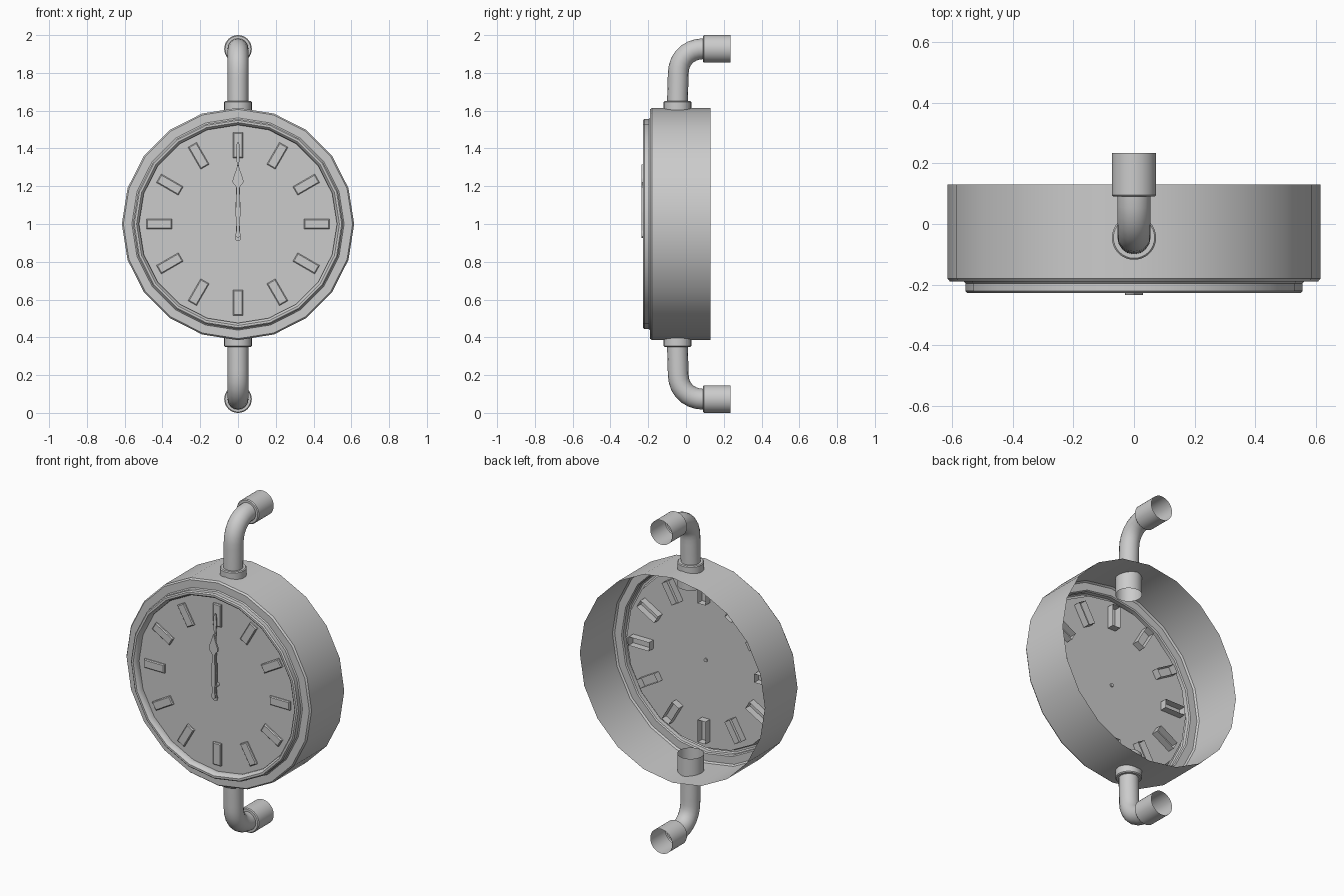
import bpy, bmesh, math
from mathutils import Matrix, Vector

if "Cube" in bpy.data.objects:
    bpy.data.objects.remove(bpy.data.objects["Cube"])

FRONT = Matrix.Translation((0, 0, 1))  # clock centre height


def finish(name, bm, smooth=True):
    bmesh.ops.recalc_face_normals(bm, faces=bm.faces[:])
    me = bpy.data.meshes.new(name)
    bm.to_mesh(me)
    bm.free()
    ob = bpy.data.objects.new(name, me)
    bpy.context.collection.objects.link(ob)
    bpy.ops.object.select_all(action='DESELECT')
    ob.select_set(True)
    bpy.context.view_layer.objects.active = ob
    if smooth:
        bpy.ops.object.shade_smooth_by_angle(angle=math.radians(30))
    return ob


def lathe(name, profile, sides, matrix):
    """Revolve (radius, y) points round the y axis, then place."""
    bm = bmesh.new()
    rings = []
    for r, y in profile:
        if r == 0:
            rings.append([bm.verts.new((0, y, 0))] * sides)
        else:
            rings.append([bm.verts.new((r * math.cos(2 * math.pi * i / sides), y,
                                        r * math.sin(2 * math.pi * i / sides)))
                          for i in range(sides)])
    for a, b in zip(rings, rings[1:]):
        for i in range(sides):
            j = (i + 1) % sides
            bm.faces.new(list(dict.fromkeys((a[i], a[j], b[j], b[i]))))
    bm.transform(matrix)
    return finish(name, bm)


def plate(name, half, y0, y1):
    """Extrude a left-right symmetric outline given as (x, z) half points."""
    pts = half + [(-x, z) for x, z in reversed(half) if x > 0]
    bm = bmesh.new()
    face = bm.faces.new([bm.verts.new((x, y0, z)) for x, z in pts])
    ext = bmesh.ops.extrude_face_region(bm, geom=[face])
    bmesh.ops.translate(bm, vec=(0, y1 - y0, 0),
                        verts=[v for v in ext['geom'] if isinstance(v, bmesh.types.BMVert)])
    return finish(name, bm, False)


# open-backed case with raised bezel
lathe("case", [(0.615, 0.13), (0.615, -0.18), (0.607, -0.19), (0.562, -0.19),
               (0.556, -0.196), (0.556, -0.221), (0.549, -0.228), (0.537, -0.228),
               (0.530, -0.222), (0.524, -0.205), (0.524, -0.19)], 20, FRONT)

# dial
lathe("dial", [(0.527, -0.19), (0, -0.19)], 20, FRONT)

# hour markers: boxes set through the dial, open at the back
for k in range(12):
    bm = bmesh.new()
    bmesh.ops.create_cube(bm, size=1)
    bm.transform(Matrix.Translation((0, -0.175, 0.417)) @ Matrix.Diagonal((0.052, 0.056, 0.134, 1)))
    front = min(bm.faces, key=lambda f: f.calc_center_median().y)
    bmesh.ops.bevel(bm, geom=list(front.edges), offset=0.005, segments=1, affect='EDGES')
    bmesh.ops.delete(bm, geom=[max(bm.faces, key=lambda f: f.calc_center_median().y)],
                     context='FACES_ONLY')
    bm.transform(FRONT @ Matrix.Rotation(k * math.pi / 6, 4, 'Y'))
    finish(f"hour_marker_{k + 1}", bm)

# hands
plate("minute_hand", [(0, 0.91), (0.012, 0.915), (0.016, 0.93), (0.009, 0.95), (0.013, 1.08),
                      (0.006, 1.32), (0.011, 1.38), (0.006, 1.43), (0, 1.435)], -0.213, -0.22)
plate("hour_hand", [(0, 0.925), (0.012, 0.935), (0.012, 0.95), (0.008, 0.965), (0.013, 1.06),
                    (0.008, 1.19), (0.015, 1.205), (0.029, 1.22), (0.027, 1.24),
                    (0.012, 1.28), (0.003, 1.31), (0, 1.315)], -0.225, -0.235)
lathe("hand_pin", [(0, -0.233), (0.011, -0.233), (0.011, -0.183), (0, -0.183)], 12, FRONT)

# upper and lower pipe brackets
socket = [(0.05, 0), (0.068, 0), (0.073, 0.005), (0.073, 0.145)]
for label, s in (("upper", 1), ("lower", -1)):
    # collar passing through the case wall, open inside
    lathe(label + "_collar", socket, 32,
          Matrix.Translation((0, -0.045, 1 + s * 0.65)) @ Matrix.Rotation(-s * math.pi / 2, 4, 'X'))
    # wall socket, open at the back
    lathe(label + "_wall_socket", socket, 32, Matrix.Translation((0, 0.09, 1 + s * 0.927)))
    # bent pipe
    cu = bpy.data.curves.new(label + "_pipe", 'CURVE')
    cu.dimensions = '3D'
    cu.bevel_depth = 0.055
    cu.bevel_resolution = 6
    cu.resolution_u = 7
    sp = cu.splines.new('BEZIER')
    sp.bezier_points.add(2)
    path = [((-0.045, 0.63), (0, 0.04)), ((-0.041, 0.80), (0.002, 0.075)),
            ((0.095, 0.928), (0.08, 0.0))]
    for bp, ((y, z), (hy, hz)) in zip(sp.bezier_points, path):
        bp.handle_left_type = bp.handle_right_type = 'FREE'
        bp.co = (0, y, 1 + s * z)
        h = Vector((0, hy, s * hz))
        bp.handle_left, bp.handle_right = bp.co - h, bp.co + h
    ob = bpy.data.objects.new(label + "_pipe", cu)
    bpy.context.collection.objects.link(ob)
    bpy.ops.object.select_all(action='DESELECT')
    ob.select_set(True)
    bpy.context.view_layer.objects.active = ob
    bpy.ops.object.convert(target='MESH')
    bpy.ops.object.shade_smooth_by_angle(angle=math.radians(40))
